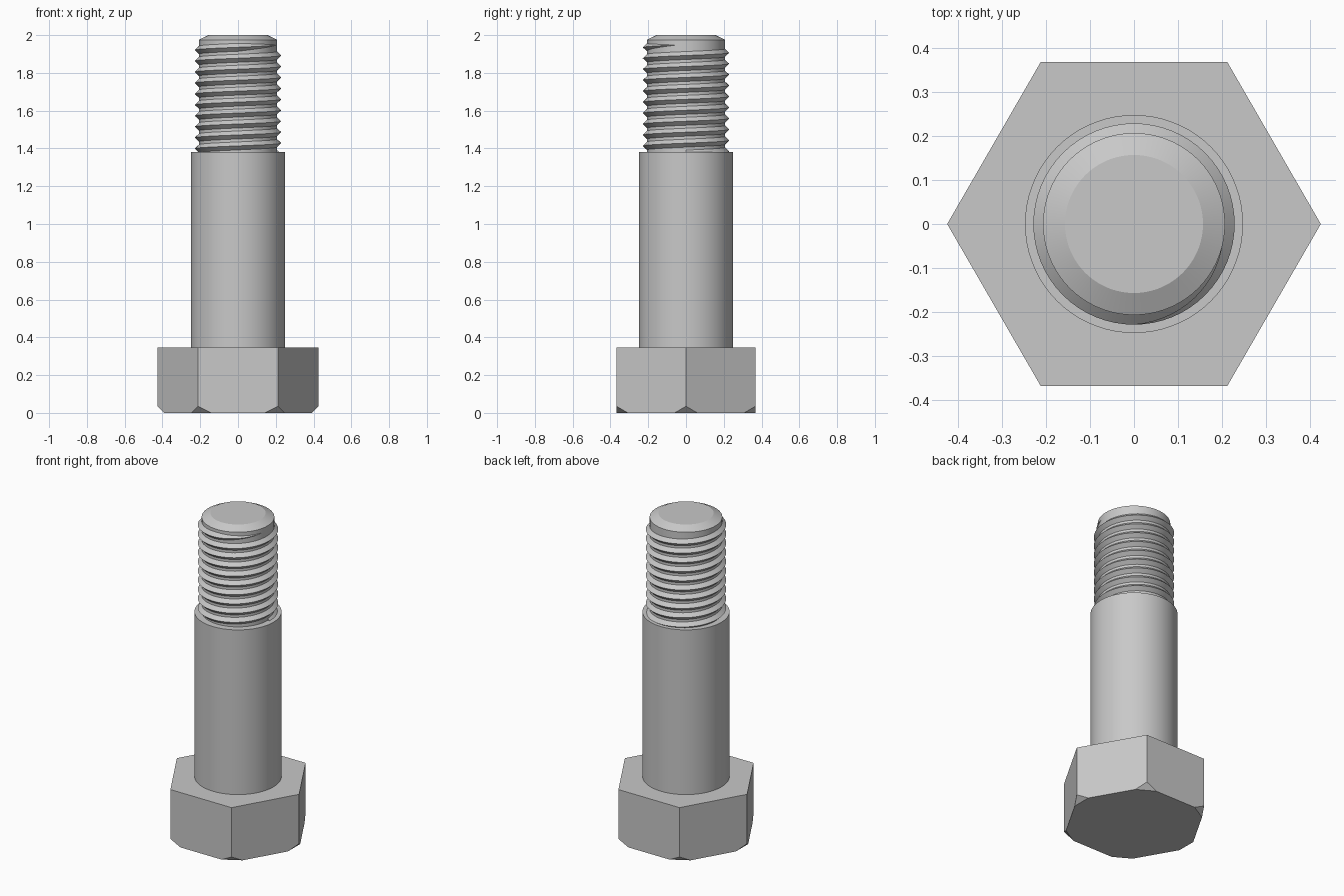
import bpy, bmesh
from math import sin, cos, tau, radians
from mathutils import Vector

cube = bpy.data.objects.get("Cube")
if cube:
    bpy.data.objects.remove(cube, do_unlink=True)

steel = bpy.data.materials.new("grey steel")
steel.use_nodes = True
grey = (0.58, 0.58, 0.58, 1)
steel.diffuse_color = grey
steel.node_tree.nodes["Principled BSDF"].inputs["Base Color"].default_value = grey


def finish(bm, name, smooth_angle=None):
    bmesh.ops.recalc_face_normals(bm, faces=bm.faces)
    mesh = bpy.data.meshes.new(name)
    bm.to_mesh(mesh)
    bm.free()
    mesh.materials.append(steel)
    obj = bpy.data.objects.new(name, mesh)
    bpy.context.collection.objects.link(obj)
    if smooth_angle:
        bpy.ops.object.select_all(action="DESELECT")
        obj.select_set(True)
        bpy.context.view_layer.objects.active = obj
        bpy.ops.object.shade_smooth_by_angle(angle=radians(smooth_angle))
    return obj


def lathe(name, profile, sides=72):
    """Stack of rings from (radius, z) pairs, closed at both ends."""
    bm = bmesh.new()
    rings = [[bm.verts.new((r * cos(tau * i / sides), r * sin(tau * i / sides), z))
              for i in range(sides)] for r, z in profile]
    for low, high in zip(rings, rings[1:]):
        for i in range(sides):
            j = (i + 1) % sides
            bm.faces.new((low[i], low[j], high[j], high[i]))
    bm.faces.new(rings[0])
    bm.faces.new(rings[-1])
    return finish(bm, name, 25)


# Hexagonal head with its lower corners cut off
HEAD_R, HEAD_H, CUT = 0.425, 0.345, 0.07
corners = [Vector((HEAD_R * cos(tau * i / 6), HEAD_R * sin(tau * i / 6), 0)) for i in range(6)]
bm = bmesh.new()
for i, c in enumerate(corners):
    bm.verts.new(c + Vector((0, 0, HEAD_H)))
    bm.verts.new(c + Vector((0, 0, CUT / 2)))
    for other in (corners[i - 1], corners[(i + 1) % 6]):
        bm.verts.new(c + (other - c).normalized() * CUT)
bmesh.ops.convex_hull(bm, input=bm.verts)
bmesh.ops.dissolve_limit(bm, angle_limit=radians(1), verts=bm.verts, edges=bm.edges)
finish(bm, "hex_head")

# Plain shank and the threaded core with its chamfered tip
lathe("shank", [(0.248, HEAD_H - 0.02), (0.248, 1.38)])
lathe("thread_core", [(0.207, 1.36), (0.207, 1.975), (0.157, 2.0)])

# Right-handed helical ridge that fades out below the tip
TURNS, STEPS, PITCH, TOP = 10, 64, 0.058, 1.95
CORE, DEPTH, HALF = 0.203, 0.026, 0.025
bm = bmesh.new()
sections = []
for k in range(TURNS * STEPS + 1):
    t = k / STEPS
    fade = max(0.03, min(1, (TURNS - t) * 4))
    z = TOP + (t - TURNS) * PITCH
    shape = ((CORE, z - HALF * fade), (CORE + DEPTH * fade, z), (CORE, z + HALF * fade))
    sections.append([bm.verts.new((r * cos(tau * t), r * sin(tau * t), h)) for r, h in shape])
for a, b in zip(sections, sections[1:]):
    for i in range(3):
        j = (i + 1) % 3
        bm.faces.new((a[i], a[j], b[j], b[i]))
bm.faces.new(sections[0])
bm.faces.new(sections[-1])
finish(bm, "thread_ridge", 30)
